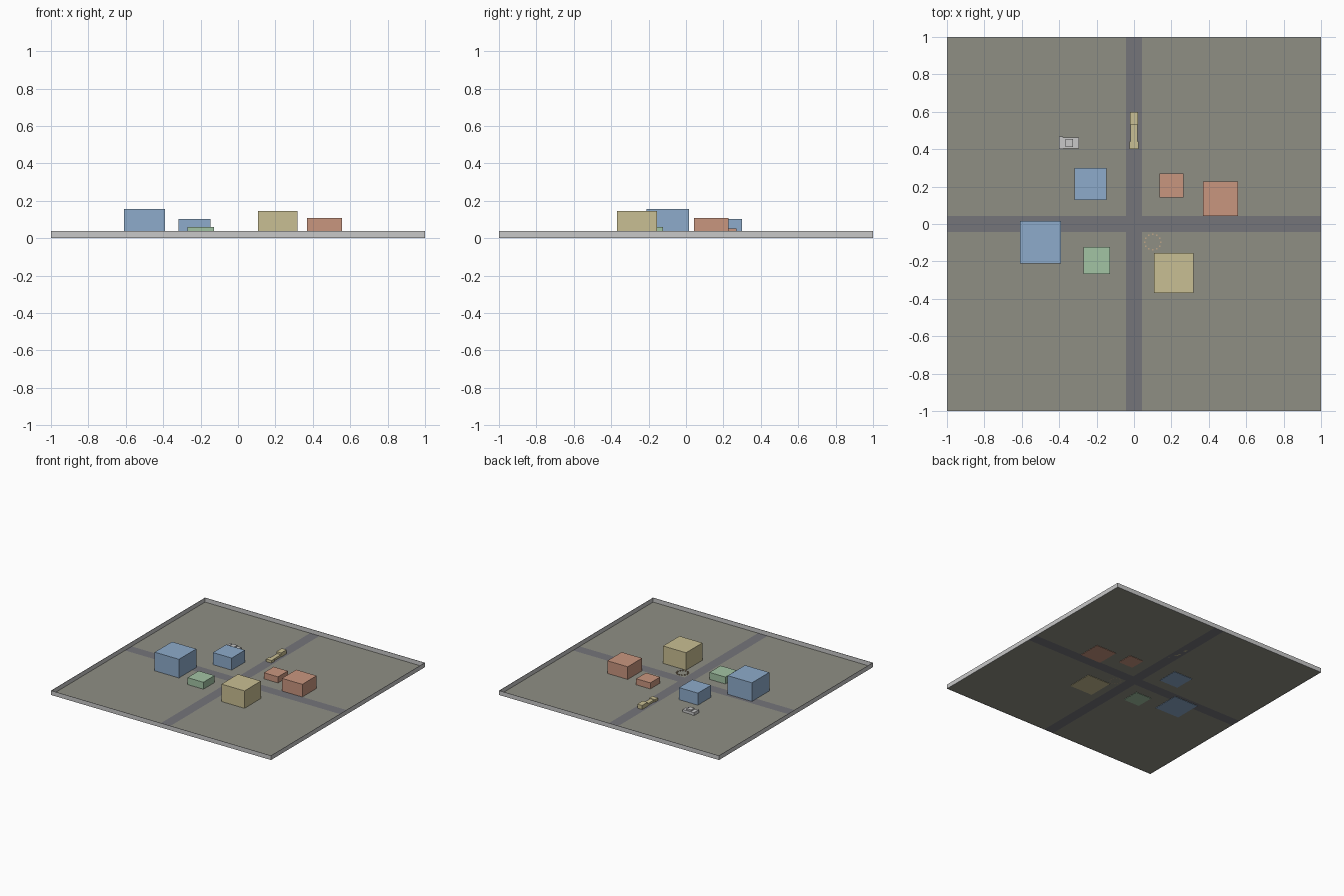
import bpy, bmesh, math

if "Cube" in bpy.data.objects:
    bpy.data.objects.remove(bpy.data.objects["Cube"])


def mat(name, r, g, b):
    lin = lambda c: (c / 255 / 12.92) if c <= 10 else ((c / 255 + 0.055) / 1.055) ** 2.4
    m = bpy.data.materials.new(name)
    m.diffuse_color = (lin(r), lin(g), lin(b), 1)
    m.use_nodes = True
    m.node_tree.nodes["Principled BSDF"].inputs["Base Color"].default_value = m.diffuse_color
    return m


SAND = mat("grey_sand", 143, 143, 132)
ROAD = mat("road_grey", 117, 117, 122)
GREY = mat("light_grey", 200, 200, 200)
BLUE = mat("soft_blue", 141, 171, 203)
RED = mat("soft_red", 201, 150, 127)
YELLOW = mat("soft_yellow", 201, 191, 147)
GREEN = mat("soft_green", 162, 195, 164)
STONE = mat("tan_stone", 190, 165, 135)
FLOOR = 0.003


def finish(name, bm, *mats):
    me = bpy.data.meshes.new(name)
    bm.to_mesh(me)
    bm.free()
    for m in mats:
        me.materials.append(m)
    ob = bpy.data.objects.new(name, me)
    bpy.context.collection.objects.link(ob)
    return ob


def add_box(bm, x0, x1, y0, y1, z0, z1):
    vs = bmesh.ops.create_cube(bm, size=1)["verts"]
    for v in vs:
        v.co = ((x0 + x1) / 2 + v.co.x * (x1 - x0),
                (y0 + y1) / 2 + v.co.y * (y1 - y0),
                (z0 + z1) / 2 + v.co.z * (z1 - z0))


def boxes(name, m, *dims):
    bm = bmesh.new()
    for d in dims:
        add_box(bm, *d)
    return finish(name, bm, m)


# Ground sheet, with the crossing roads as faces cut into it
bm = bmesh.new()
cuts = (-1, -0.043, 0.043, 1)
grid = [[bm.verts.new((x, y, FLOOR)) for y in cuts] for x in cuts]
for i in range(3):
    for j in range(3):
        f = bm.faces.new((grid[i][j], grid[i + 1][j], grid[i + 1][j + 1], grid[i][j + 1]))
        f.material_index = 1 if 1 in (i, j) else 0
finish("ground", bm, SAND, ROAD)

# Thin tray rim
T = 0.003
boxes("tray_rim", GREY,
      (-1, 1, -1, -1 + T, 0.002, 0.038), (-1, 1, 1 - T, 1, 0.002, 0.038),
      (-1, -1 + T, -1 + T, 1 - T, 0.002, 0.038), (1 - T, 1, -1 + T, 1 - T, 0.002, 0.038))

# Block buildings
for name, m, x0, x1, y0, y1, h in (
        ("large_blue_block", BLUE, -0.61, -0.39, -0.21, 0.015, 0.156),
        ("small_blue_block", BLUE, -0.318, -0.147, 0.128, 0.30, 0.102),
        ("green_block", GREEN, -0.271, -0.127, -0.268, -0.123, 0.06),
        ("yellow_block", YELLOW, 0.108, 0.317, -0.368, -0.155, 0.146),
        ("large_red_block", RED, 0.37, 0.555, 0.042, 0.228, 0.107),
        ("small_red_block", RED, 0.136, 0.265, 0.141, 0.269, 0.053)):
    boxes(name, m, (x0, x1, y0, y1, 0, h))

# Yellow digger on the road: cab, low body, wide end blade
boxes("toy_digger", YELLOW,
      (-0.022, 0.022, 0.53, 0.60, FLOOR, 0.036),
      (-0.018, 0.018, 0.44, 0.53, FLOOR, 0.02),
      (-0.025, 0.025, 0.40, 0.44, FLOOR, 0.024))

# Grey truck: body, wide blade, raised cab
boxes("toy_truck", GREY,
      (-0.38, -0.293, 0.405, 0.462, FLOOR, 0.024),
      (-0.40, -0.38, 0.40, 0.468, FLOOR, 0.028),
      (-0.365, -0.325, 0.412, 0.455, 0.024, 0.036))

# Ring of small stones
bm = bmesh.new()
for i in range(12):
    a = math.tau * i / 12
    x, y, r = 0.1 + 0.042 * math.cos(a), -0.097 + 0.042 * math.sin(a), 0.004
    add_box(bm, x - r, x + r, y - r, y + r, FLOOR, FLOOR + 0.007)
finish("stone_ring", bm, STONE)
